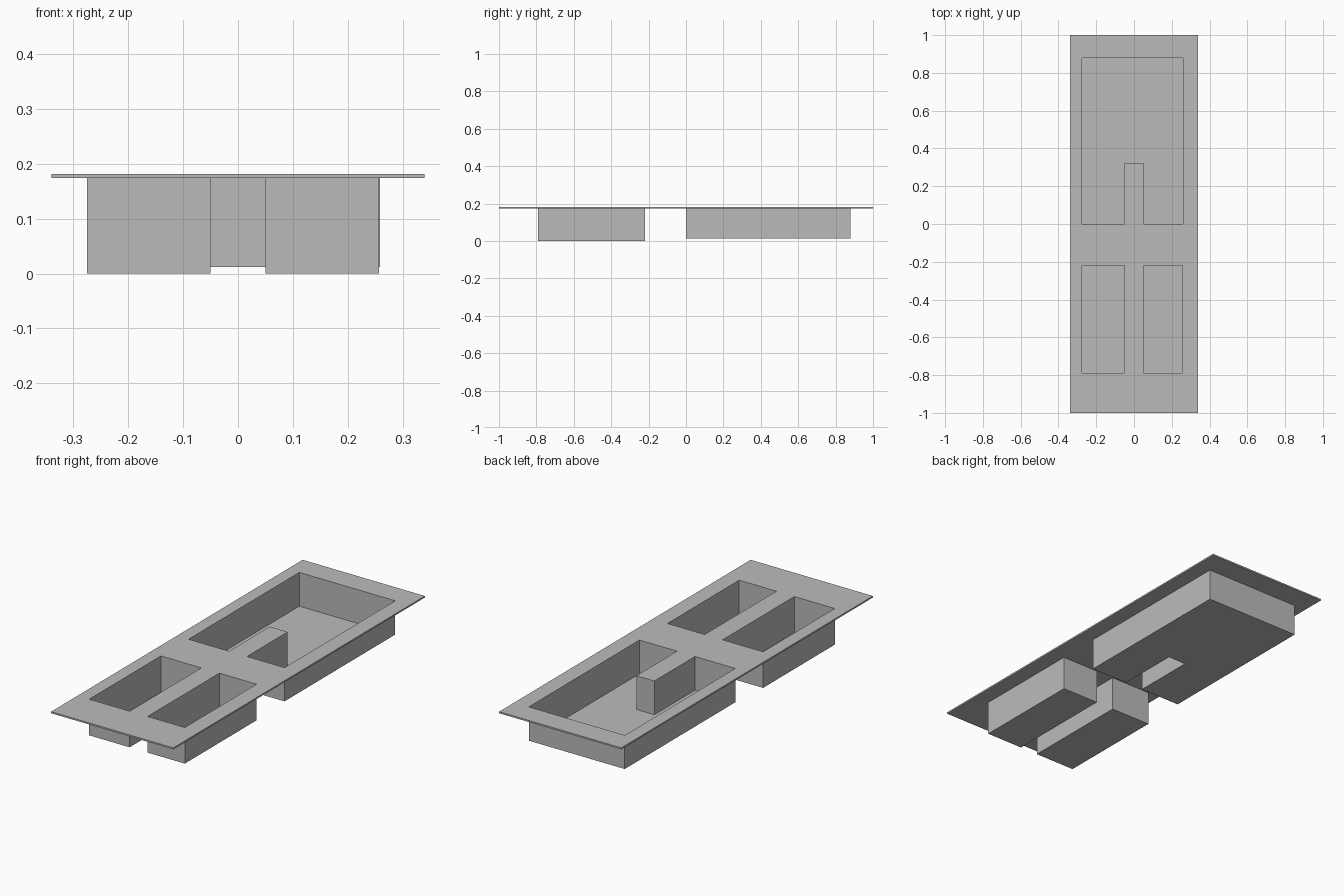
import bpy
import bmesh

cube = bpy.data.objects.get("Cube")
if cube:
    bpy.data.objects.remove(cube, do_unlink=True)

TOP, UNDER = 0.182, 0.174
grey = bpy.data.materials.new("plain grey")
grey.use_nodes = True
colour = (0.5, 0.5, 0.5, 1)
grey.diffuse_color = colour
grey.node_tree.nodes["Principled BSDF"].inputs["Base Color"].default_value = colour


def rectangle(x0, x1, y0, y1):
    return [(x0, y0), (x1, y0), (x1, y1), (x0, y1)]


def ring(bm, outline, z):
    return [bm.verts.new((x, y, z)) for x, y in outline]


def walls(bm, lower, upper, inward=False):
    """Join two matching anticlockwise rings with upright faces."""
    for i in range(len(lower)):
        j = (i + 1) % len(lower)
        quad = [lower[i], lower[j], upper[j], upper[i]]
        bm.faces.new(quad[::-1] if inward else quad)


def sheet(bm, rings, up):
    """Fill the outer ring, leaving the other rings as holes."""
    edges = [bm.edges.new((r[i - 1], r[i])) for r in rings for i in range(len(r))]
    made = bmesh.ops.triangle_fill(bm, edges=edges, use_beauty=True)["geom"]
    for face in [f for f in made if isinstance(f, bmesh.types.BMFace)]:
        face.normal_update()
        if (face.normal.z > 0) != up:
            face.normal_flip()


def finish(bm, name):
    mesh = bpy.data.meshes.new(name)
    bm.to_mesh(mesh)
    bm.free()
    mesh.materials.append(grey)
    obj = bpy.data.objects.new(name, mesh)
    bpy.context.scene.collection.objects.link(obj)


# Pocket outlines and floor heights; the large one wraps around a tongue
rim = rectangle(-0.34, 0.34, -1, 1)
pockets = {
    "small_pocket_right": (rectangle(-0.275, -0.05, -0.79, -0.22), 0),
    "small_pocket_left": (rectangle(0.05, 0.257, -0.79, -0.22), 0),
    "large_pocket": ([(-0.275, 0), (-0.05, 0), (-0.05, 0.323), (0.05, 0.323),
                      (0.05, 0), (0.259, 0), (0.259, 0.88), (-0.275, 0.88)], 0.012),
}

# Thin top plate with openings
bm = bmesh.new()
outlines = [rim] + [outline for outline, floor in pockets.values()]
upper = [ring(bm, o, TOP) for o in outlines]
lower = [ring(bm, o, UNDER) for o in outlines]
sheet(bm, upper, True)
sheet(bm, lower, False)
walls(bm, lower[0], upper[0])
finish(bm, "top_plate")

# Open pockets hanging below the plate
for name, (outline, floor) in pockets.items():
    bm = bmesh.new()
    base = ring(bm, outline, floor)
    walls(bm, base, ring(bm, outline, TOP), inward=True)
    bm.faces.new(base)
    finish(bm, name)
